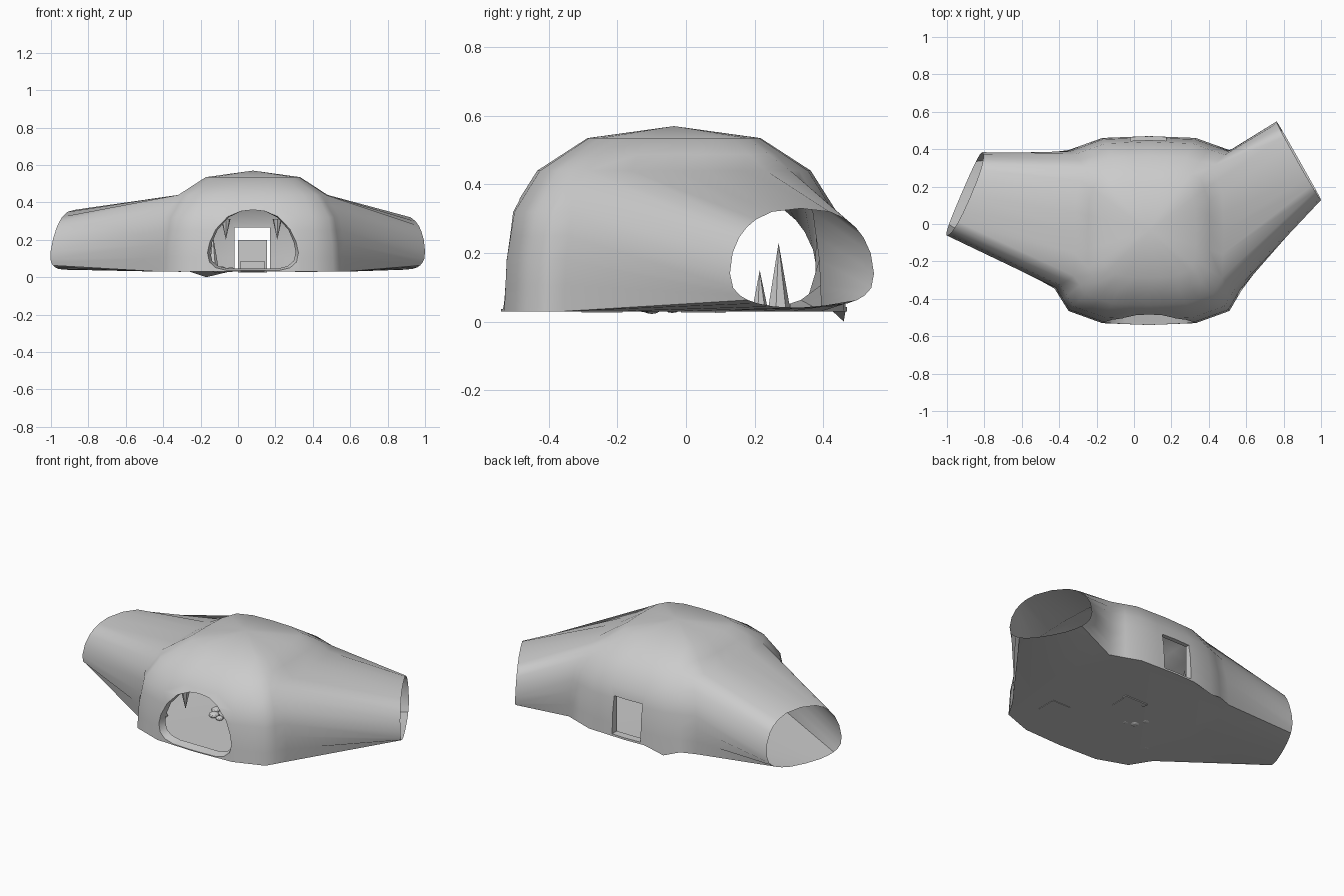
import bpy, bmesh, math
from mathutils import Vector

if "Cube" in bpy.data.objects:
    bpy.data.objects.remove(bpy.data.objects["Cube"])

CX, CY = 0.08, -0.035


def make_object(name, bm):
    bmesh.ops.recalc_face_normals(bm, faces=bm.faces)
    mesh = bpy.data.meshes.new(name)
    bm.to_mesh(mesh)
    bm.free()
    ob = bpy.data.objects.new(name, mesh)
    bpy.context.collection.objects.link(ob)
    return ob


def with_midpoints(pts, closed):
    out = []
    for i, p in enumerate(pts):
        out.append(Vector(p))
        if closed or i < len(pts) - 1:
            out.append((Vector(p) + Vector(pts[(i + 1) % len(pts)])) / 2)
    return out


def spow(v, e):
    return math.copysign(abs(v) ** e, v)


# Dome plan (rounded square, fuller towards the front) and height profile (z, scale)
quarter = [(.505, 0), (.495, .25), (.43, .43), (.25, .495)]
plan = []
for k in range(4):
    for x, y in quarter:
        for _ in range(k):
            x, y = -y, x
        plan.append((x, y))
plan[9], plan[15] = (-.505, -.31), (.495, -.32)
plan = with_midpoints(plan, True)
rings = with_midpoints([(.03, 1), (.18, .985), (.32, .94), (.44, .79), (.535, .5)], False)
N = len(plan)

bm = bmesh.new()
grid = [[bm.verts.new((CX + p.x * s, CY + p.y * s, z)) for p in plan] for z, s in rings]
grid[0][10].co.z = 0.0            # sagging rear corner of the floor
apex = bm.verts.new((CX, CY, .57))

# Dome skin, leaving the two arm joints open
arm_starts = (30, 12)
for j in range(len(rings) - 1):
    for i in range(N):
        if j < 6 and any((i - a) % N < 6 for a in arm_starts):
            continue
        k = (i + 1) % N
        bm.faces.new((grid[j][i], grid[j][k], grid[j + 1][k], grid[j + 1][i]))
for i in range(N):
    bm.faces.new((grid[-1][i], grid[-1][(i + 1) % N], apex))
bm.faces.new(grid[0])


# Tunnel arms lofted from the joint to a rounded mouth
def arm(start, p0, p1, top, lean):
    p0, p1 = Vector(p0), Vector(p1)
    mid, half = (p0 + p1) / 2, (p1 - p0) / 2
    out = Vector((half.y, -half.x)).normalized()
    cells = [(i, 0) for i in range(6)] + [(6, j) for j in range(6)]
    cells += [(i, 6) for i in range(6, 0, -1)] + [(0, j) for j in range(6, 0, -1)]
    loop, mouth = [], []
    for i, j in cells:
        loop.append(grid[j][(start + i) % N])
        a = math.atan2(j - 3, i - 3)
        c, s = spow(math.cos(a), .8), math.sin(a)
        z = .14 + (top - .14) * s if s > 0 else .14 - .1 * abs(s) ** .75
        xy = mid + half * c - out * lean * (z - .04) / (top - .04)
        mouth.append(bm.verts.new((xy.x, xy.y, z)))
    for k in range(len(loop)):
        n = (k + 1) % len(loop)
        bm.faces.new((loop[k], loop[n], mouth[n], mouth[k]))
    bm.faces.new(mouth)


arm(30, (1.003, .13), (.765, .55), .33, .01)
arm(12, (-.825, .39), (-1.016, -.055), .36, .05)
shell = make_object("cave_shell", bm)


# Cutters for the arched entrance and the rear doorway
def cutter(name, outline, centre, levels):
    b = bmesh.new()
    rows = []
    for y, s in levels:
        rows.append([b.verts.new((centre[0] + (x - centre[0]) * s, y,
                                  centre[1] + (z - centre[1]) * s)) for x, z in outline])
    n = len(outline)
    for r, q in zip(rows, rows[1:]):
        for i in range(n):
            b.faces.new((r[i], r[(i + 1) % n], q[(i + 1) % n], q[i]))
    b.faces.new(rows[0])
    b.faces.new(rows[-1])
    ob = make_object(name, b)
    ob.hide_render = True
    m = shell.modifiers.new(name, 'BOOLEAN')
    m.operation, m.solver, m.object = 'DIFFERENCE', 'EXACT', ob
    return ob


side = [(.14, .036), (.2, .05), (.235, .08), (.247, .13), (.235, .19),
        (.205, .26), (.14, .333), (.07, .367)]
arch = [(CX + x, z) for x, z in side] + [(CX, .376)] + [(CX - x, z) for x, z in reversed(side)]
door = [(-.02, .042), (.17, .042), (.17, .265), (-.02, .265)]
FRONT, BACK = -.485, .42
cutters = [cutter("entrance_cutter", arch, (CX, .17), [(-.62, 1), (-.535, 1), (FRONT, .925)]),
           cutter("doorway_cutter", door, (.075, .15), [(.6, 1), (BACK, 1)])]

# Apply the cuts, then open the recesses and the tunnel mouths
deps = bpy.context.evaluated_depsgraph_get()
cut_mesh = bpy.data.meshes.new_from_object(shell.evaluated_get(deps))
shell.modifiers.clear()
shell.data = cut_mesh
for c in cutters:
    bpy.data.objects.remove(c)
bm = bmesh.new()
bm.from_mesh(cut_mesh)
caps = [f for f in bm.faces if
        all(abs(v.co.y - FRONT) < 1e-3 for v in f.verts) or
        all(abs(v.co.y - BACK) < 1e-3 for v in f.verts) or
        all(abs(v.co.x) > .72 for v in f.verts)]
bmesh.ops.delete(bm, geom=caps, context='FACES')
bm.to_mesh(cut_mesh)
bm.free()
bpy.ops.object.select_all(action='DESELECT')
shell.select_set(True)
bpy.context.view_layer.objects.active = shell
bpy.ops.object.shade_smooth_by_angle(angle=math.radians(60))


# Rock spikes: hanging behind the entrance, standing in the chamber
def spike(name, x, y, z, r, h):
    bpy.ops.mesh.primitive_cone_add(vertices=7, radius1=r, depth=abs(h),
                                    location=(x, y, z + h / 2),
                                    rotation=(0 if h > 0 else math.pi, 0, 0))
    bpy.context.object.name = name


spikes = [(-.065, -.41, .31, .025, -.11), (.21, -.41, .31, .025, -.11),
          (-.2, .215, .03, .025, .12), (-.135, .27, .03, .035, .2)]
for n, s in enumerate(spikes):
    spike("rock_spike_%d" % n, *s)

# Loose stones sunk in the floor
stones = [(-.09, -.1, .03), (-.04, -.12, .022), (-.12, -.04, .025), (-.31, -.26, .02)]
for n, (x, y, r) in enumerate(stones):
    bpy.ops.mesh.primitive_ico_sphere_add(subdivisions=2, radius=r, location=(x, y, .04))
    bpy.context.object.scale.z = .6
    bpy.context.object.name = "stone_%d" % n

# Block seat in the middle of the chamber and a low block near the front
for name, loc, dim in (("seat_base", (.078, .035, .057), (.13, .1, .06)),
                       ("seat_back", (.078, .1, .112), (.155, .03, .175)),
                       ("low_block", (.365, -.245, .057), (.12, .12, .06))):
    bpy.ops.mesh.primitive_cube_add(size=1, location=loc)
    bpy.context.object.scale = dim
    bpy.context.object.name = name
